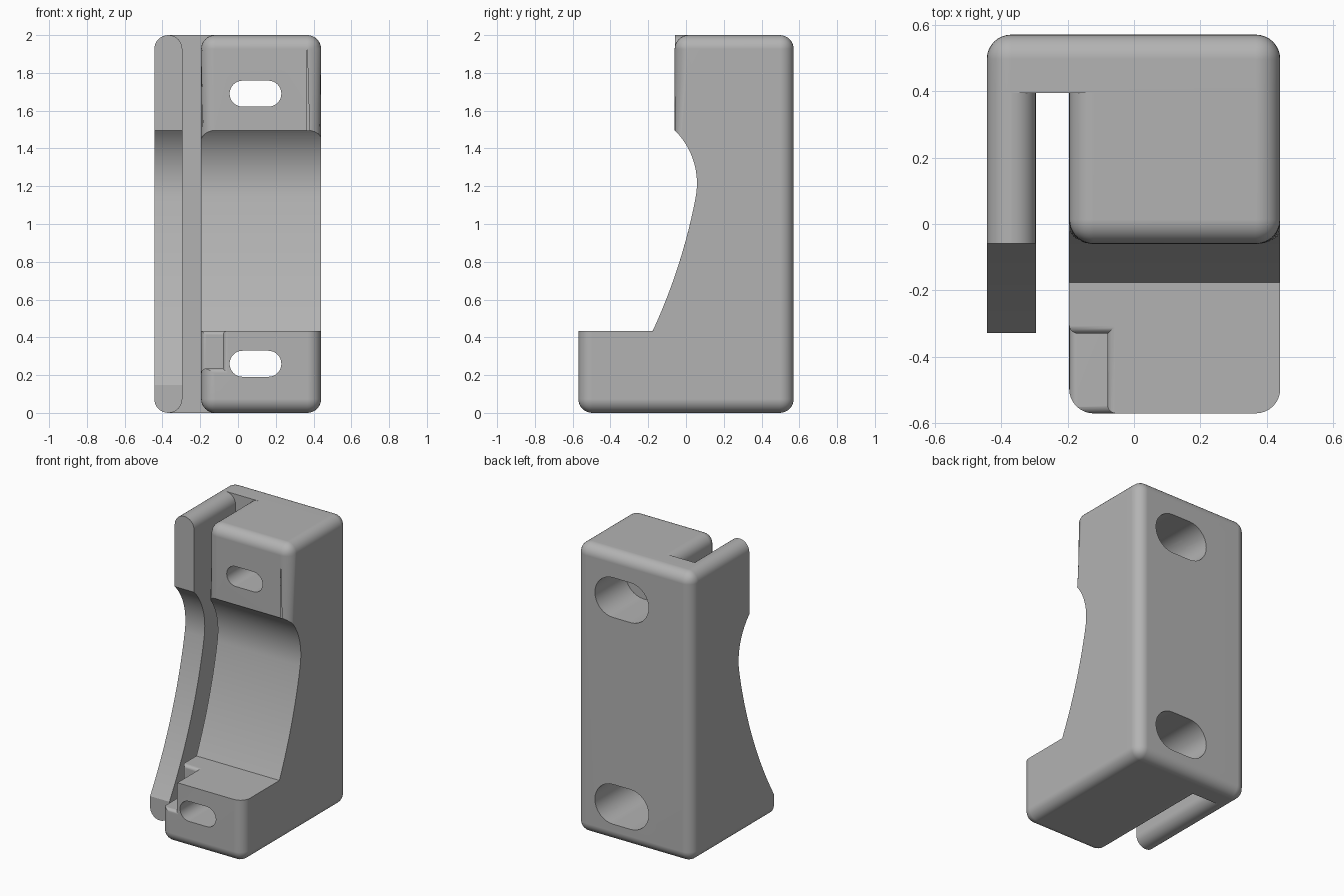
import bpy, bmesh, math

if "Cube" in bpy.data.objects:
    bpy.data.objects.remove(bpy.data.objects["Cube"])

grey = bpy.data.materials.new("plain grey")
grey.use_nodes = True
GREY = (0.45, 0.45, 0.45, 1)
grey.diffuse_color = GREY
grey.node_tree.nodes["Principled BSDF"].inputs["Base Color"].default_value = GREY

# Overall dimensions
LEFT, RIGHT = -0.443, 0.44
SLOT_L, SLOT_R = -0.295, -0.195
FRONT, BACK, WEB = -0.57, 0.57, 0.395
UPPER, TOP, LEDGE = -0.06, 2.0, 0.435
STEP = 1.0            # temporary step height, removed by the saddle cut
R = 0.0735            # outer edge rounding


def finish(bm, name):
    bmesh.ops.recalc_face_normals(bm, faces=bm.faces)
    mesh = bpy.data.meshes.new(name)
    bm.to_mesh(mesh)
    bm.free()
    mesh.materials.append(grey)
    ob = bpy.data.objects.new(name, mesh)
    bpy.context.collection.objects.link(ob)
    return ob


def prism(name, pts, axis, a, b, round_edge=None):
    """Extrude a profile along x (points are y, z) or y (points are x, z)."""
    bm = bmesh.new()
    place = (lambda p, t: (t, *p)) if axis == "x" else (lambda p, t: (p[0], t, p[1]))
    rings = [[bm.verts.new(place(p, t)) for p in pts] for t in (a, b)]
    bm.faces.new(rings[0])
    bm.faces.new(rings[1])
    n = len(pts)
    for i in range(n):
        j = (i + 1) % n
        bm.faces.new((rings[0][i], rings[0][j], rings[1][j], rings[1][i]))
    bmesh.ops.recalc_face_normals(bm, faces=bm.faces)
    if round_edge:
        chosen = [e for e in bm.edges if round_edge(e.verts[0].co, e.verts[1].co)]
        bmesh.ops.bevel(bm, geom=chosen, offset=R, offset_type="OFFSET",
                        segments=8, profile=0.5, affect="EDGES")
    return finish(bm, name)


def cut(ob, cutter):
    """Subtract the cutter, bake the result and discard the cutter."""
    cutter.hide_render = True
    mod = ob.modifiers.new("cut", "BOOLEAN")
    mod.operation, mod.solver, mod.object = "DIFFERENCE", "EXACT", cutter
    bpy.context.view_layer.update()
    deps = bpy.context.evaluated_depsgraph_get()
    baked = bpy.data.meshes.new_from_object(ob.evaluated_get(deps))
    ob.modifiers.clear()
    ob.data = baked
    bpy.data.objects.remove(cutter)


def arc(cy, cz, r, start, end, n):
    angles = [math.radians(start + (end - start) * i / n) for i in range(n + 1)]
    return [(cy + r * math.cos(t), cz + r * math.sin(t)) for t in angles]


def saddle(end):
    """Two tangent arcs: tight at the top, long and shallow below."""
    return arc(-0.336, 1.215, 0.394, 45.3, -10.8, 20) + arc(-2.925, 1.709, 3.03, -10.8, end, 20)[1:]


def slot_hole(z, r, y0, y1):
    cx, half, n = 0.0925, 0.068, 16
    pts = []
    for side in (1, -1):
        for i in range(n + 1):
            t = math.pi * (i / n - 0.5)
            pts.append((cx + side * (half + r * math.cos(t)), z + side * r * math.sin(t)))
    return prism("hole_cutter", pts, "y", y0, y1)


def same(a, b, axis, value):
    return abs(a[axis] - value) < 1e-4 and abs(b[axis] - value) < 1e-4


# Main block: stepped profile, rounded everywhere but its back and its step
block = prism("main_block",
              [(WEB, 0), (FRONT, 0), (FRONT, STEP), (UPPER, STEP), (UPPER, TOP), (WEB, TOP)],
              "x", SLOT_R, RIGHT,
              lambda a, b: not same(a, b, 1, WEB) and not same(a, b, 2, STEP))
curve = saddle(-24.87)
cut(block, prism("saddle_cutter", curve + [(-1, curve[-1][1]), (-1, curve[0][1])], "x", -1, 1))

# Back plate joining the block and the fin
plate = prism("back_plate", [(WEB, 0), (BACK, 0), (BACK, TOP), (WEB, TOP)], "x", LEFT, RIGHT,
              lambda a, b: not same(a, b, 1, WEB))

# Thin side fin with fully rounded ends and the same saddle curve
fin = prism("side_fin", [(-0.328, 0), (WEB, 0), (WEB, TOP), (-0.328, TOP)], "x", LEFT, SLOT_L,
            lambda a, b: abs(a.y - b.y) > 0.1)
curve = saddle(-33)
cut(fin, prism("fin_cutter", curve + [(-1, curve[-1][1]), (-1, 2.3), (curve[0][0], 2.3)], "x", -1, 1))

# Screw slots: wide from the back, narrow at the front
for z, floor in ((1.69, 0.235), (0.26, -0.28)):
    cut(block, slot_hole(z, 0.1375, floor, 0.8))
    cut(block, slot_hole(z, 0.069, -1, 0.8))
    cut(plate, slot_hole(z, 0.1375, 0.2, 0.8))

# Corner notch in the ledge, its rim rounded on the three open sides
INNER = (-0.08, -0.33, 0.235)
OUTER = (SLOT_R, FRONT, LEDGE)
OUT = (-1, -1, 1)
RIM = 0.026


def notch_cutter(axis):
    others = [i for i in range(3) if i != axis]
    shrink = 0.0003 * axis
    rings = [(INNER[axis] + OUT[axis] * shrink, 0)]
    for i in range(6):
        t = math.pi / 2 * i / 5
        rings.append((OUTER[axis] - OUT[axis] * RIM * (1 - math.sin(t)), RIM * (1 - math.cos(t))))
    rings.append((OUTER[axis] + OUT[axis] * 0.1, RIM))
    bm = bmesh.new()
    loops = []
    for pos, grow in rings:
        loop = []
        for u, v in ((0, 0), (1, 0), (1, 1), (0, 1)):
            co = [0, 0, 0]
            co[axis] = pos
            for k, far in zip(others, (u, v)):
                co[k] = INNER[k] + OUT[k] * (0.5 if far else shrink - grow)
            loop.append(bm.verts.new(co))
        loops.append(loop)
    bm.faces.new(loops[0])
    bm.faces.new(loops[-1])
    for p, q in zip(loops, loops[1:]):
        for i in range(4):
            j = (i + 1) % 4
            bm.faces.new((p[i], p[j], q[j], q[i]))
    return finish(bm, "notch_cutter")


for axis in range(3):
    cut(block, notch_cutter(axis))

# Smooth shading with crisp edges
for ob in (block, plate, fin):
    bpy.ops.object.select_all(action="DESELECT")
    ob.select_set(True)
    bpy.context.view_layer.objects.active = ob
    bpy.ops.object.shade_smooth_by_angle(angle=math.radians(30))
    weighted = ob.modifiers.new("even_normals", "WEIGHTED_NORMAL")
    weighted.keep_sharp = True
